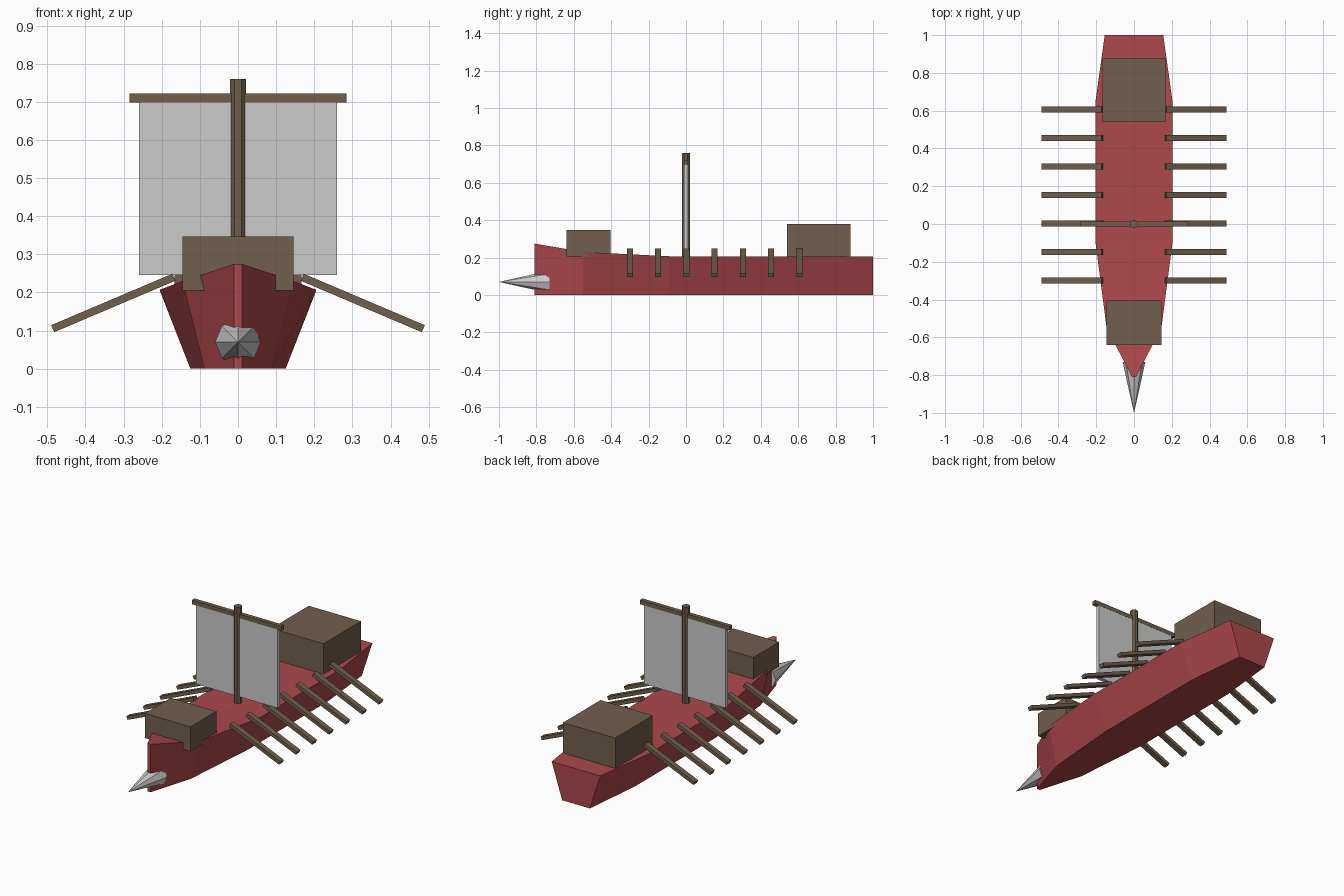
import bpy, bmesh, math

if "Cube" in bpy.data.objects:
    bpy.data.objects.remove(bpy.data.objects["Cube"])

def material(name, color):
    m = bpy.data.materials.new(name)
    m.diffuse_color = (*color, 1)
    m.use_nodes = True
    m.node_tree.nodes["Principled BSDF"].inputs["Base Color"].default_value = m.diffuse_color
    return m

red = material("red_paint", (0.42, 0.065, 0.07))
wood = material("wood", (0.16, 0.115, 0.075))

def finish(ob, name, mat=None):
    ob.name = name
    if mat:
        ob.data.materials.append(mat)
    return ob

def box(name, center, size, mat=None, tilt=0):
    bpy.ops.mesh.primitive_cube_add(size=1, location=center, rotation=(0, tilt, 0))
    ob = bpy.context.object
    ob.scale = size
    return finish(ob, name, mat)

# Hull: lofted cross-sections (y, deck half width, keel half width, deck height)
stations = [(-0.81, 0.01, 0.01, 0.275),
            (-0.55, 0.145, 0.088, 0.23),
            (-0.09, 0.205, 0.125, 0.207),
            (0.64, 0.205, 0.125, 0.205),
            (1.0, 0.155, 0.088, 0.205)]
bm = bmesh.new()
rings = [[bm.verts.new(p) for p in ((-b, y, 0), (b, y, 0), (t, y, h), (-t, y, h))]
         for y, t, b, h in stations]
for a, b in zip(rings, rings[1:]):
    for i in range(4):
        j = (i + 1) % 4
        bm.faces.new((a[i], a[j], b[j], b[i]))
bm.faces.new(rings[0])
bm.faces.new(rings[-1])
bmesh.ops.recalc_face_normals(bm, faces=bm.faces)
mesh = bpy.data.meshes.new("hull")
bm.to_mesh(mesh)
bm.free()
hull = bpy.data.objects.new("hull", mesh)
bpy.context.collection.objects.link(hull)
finish(hull, "hull", red)

# Ram on the bow
bpy.ops.mesh.primitive_cone_add(vertices=8, radius1=0.06, radius2=0, depth=0.27,
                                location=(0, -0.865, 0.07), rotation=(math.pi / 2, 0, 0))
finish(bpy.context.object, "ram")

# Deck houses
box("fore_cabin", (0, -0.522, 0.276), (0.29, 0.235, 0.142), wood)
box("aft_cabin", (0, 0.71, 0.291), (0.332, 0.34, 0.178), wood)

# Mast, yard and sail
bpy.ops.mesh.primitive_cylinder_add(vertices=8, radius=0.0225, depth=0.56,
                                    location=(0, 0, 0.48), rotation=(0, 0, math.pi / 8))
finish(bpy.context.object, "mast", wood)
box("yard", (0, 0, 0.71), (0.57, 0.024, 0.024), wood)
box("sail", (0, 0, 0.473), (0.518, 0.022, 0.455))

# Seven oars on each side, dipping outwards
inner, outer = (0.168, 0.24), (0.486, 0.105)
dx, dz = outer[0] - inner[0], outer[1] - inner[1]
for side, label in ((1, "right"), (-1, "left")):
    for i in range(7):
        box(f"oar_{label}_{i + 1}",
            (side * (inner[0] + outer[0]) / 2, -0.3 + 0.151 * i, (inner[1] + outer[1]) / 2),
            (math.hypot(dx, dz), 0.032, 0.02), wood, side * math.atan2(-dz, dx))
